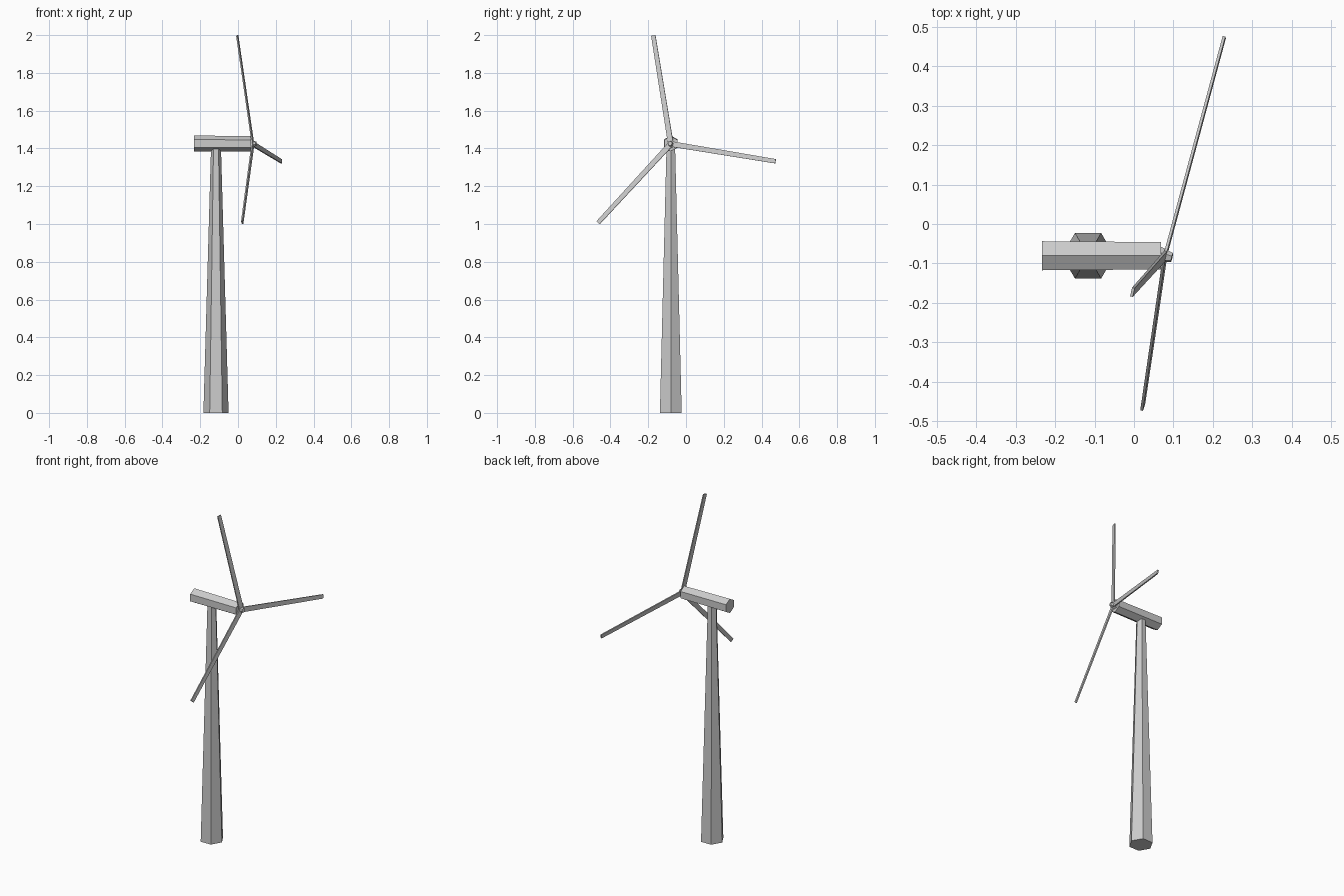
import bpy, bmesh
from math import pi
from mathutils import Vector, Matrix

if "Cube" in bpy.data.objects:
    bpy.data.objects.remove(bpy.data.objects["Cube"])


def finish(name, bm):
    bmesh.ops.recalc_face_normals(bm, faces=bm.faces)
    mesh = bpy.data.meshes.new(name)
    bm.to_mesh(mesh)
    bm.free()
    obj = bpy.data.objects.new(name, mesh)
    bpy.context.collection.objects.link(obj)
    return obj


def frame(x, y, z, origin):
    m = Matrix((x, y, z)).transposed().to_4x4()
    m.translation = origin
    return m


def hex_tube(name, start, end, r1, r2, roll=0.0):
    """Six-sided tapered prism; start-to-end is along z or x."""
    start, end = Vector(start), Vector(end)
    axis = (end - start).normalized()
    y = Vector((0, 1, 0))
    m = frame(y.cross(axis), y, axis, (start + end) / 2)
    bm = bmesh.new()
    bmesh.ops.create_cone(bm, cap_ends=True, segments=6, radius1=r1, radius2=r2,
                          depth=(end - start).length,
                          matrix=m @ Matrix.Rotation(roll, 4, 'Z'))
    # corner direction is made explicit: first corner along local x
    return finish(name, bm)


def corner_roll():
    """Roll that puts a corner of a six-sided cone on local x."""
    bm = bmesh.new()
    bmesh.ops.create_cone(bm, segments=6, radius1=1, radius2=1, depth=1)
    on_x = max(v.co.x for v in bm.verts) > 0.95
    bm.free()
    return 0.0 if on_x else pi / 6


roll = corner_roll()
CY, CZ = -0.0805, 1.425

# Tower and nacelle
hex_tube("tower", (-0.1165, CY, 0), (-0.1165, CY, 1.40), 0.0666, 0.0265, roll)
hex_tube("nacelle", (-0.2335, CY, CZ + 0.001), (0.068, CY, CZ), 0.0425, 0.040, roll)

# Rotor: the plane is turned and tilted slightly against the nacelle
hub = Vector((0.079, CY, 1.424))
normal = Vector((0.965, -0.243, 0.102)).normalized()
tips = [(-0.004, -0.173, 1.998), (0.229, 0.474, 1.332), (0.022, -0.465, 1.007)]

bm = bmesh.new()
bmesh.ops.create_cone(bm, cap_ends=True, segments=6, radius1=0.021, radius2=0.012,
                      depth=0.036,
                      matrix=frame(normal.orthogonal().normalized(),
                                   normal.cross(normal.orthogonal().normalized()),
                                   normal, hub))
finish("hub", bm)

# Blades: thin flat bars running from hub to tip
for i, tip in enumerate(tips):
    span = Vector(tip) - hub
    axis = span.normalized()
    side = normal.cross(axis).normalized()
    bm = bmesh.new()
    bmesh.ops.create_cube(bm, size=1)
    for v in bm.verts:
        v.co.x *= 0.023 if v.co.z > 0 else 0.029
        v.co.y *= 0.007
        v.co.z *= span.length
    bm.transform(frame(side, axis.cross(side), axis, hub + span / 2))
    finish(f"blade_{i + 1}", bm)
